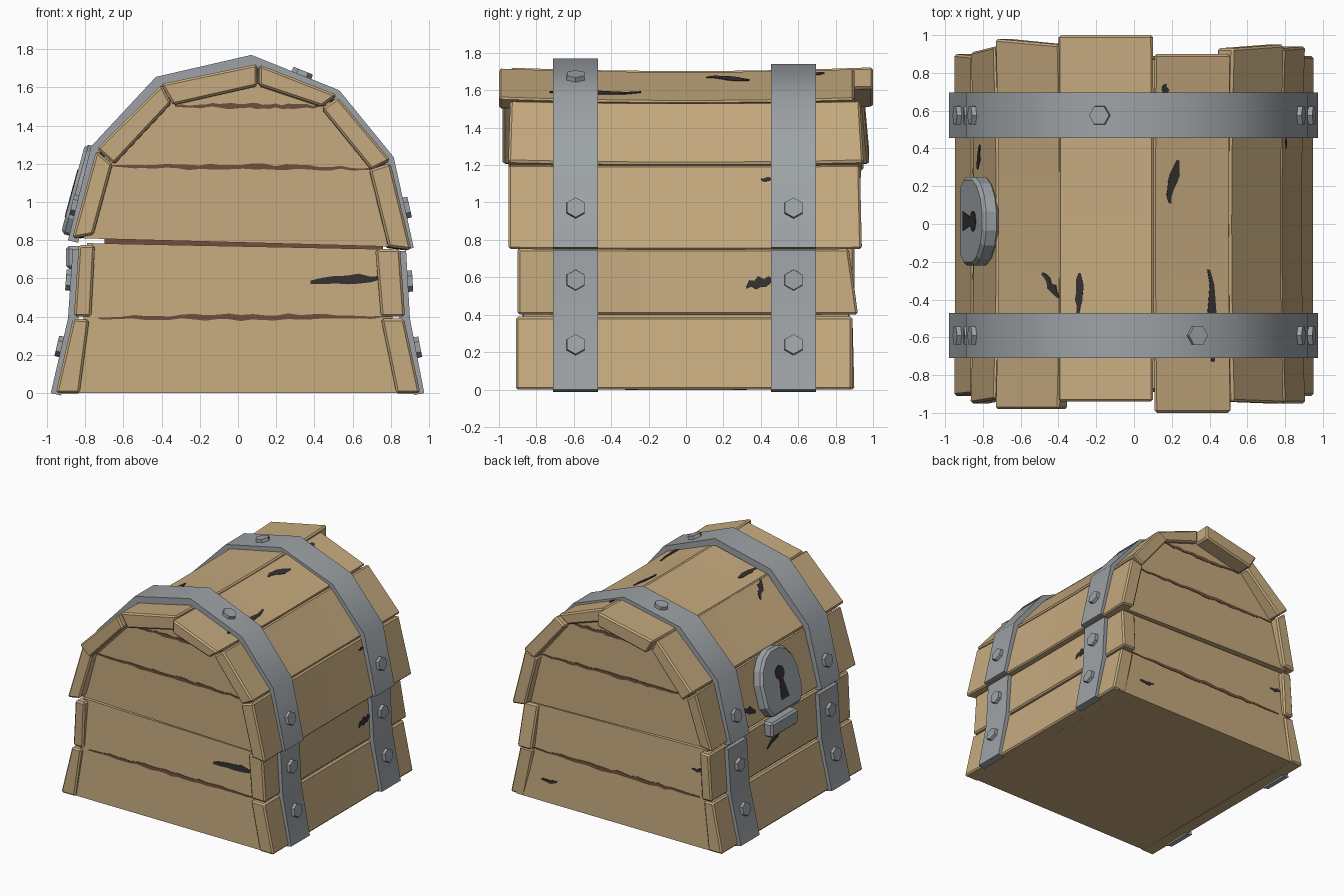
import bpy
import bmesh
import math
import random
from mathutils import Vector

random.seed(4)
if "Cube" in bpy.data.objects:
    bpy.data.objects.remove(bpy.data.objects["Cube"], do_unlink=True)


def material(name, red, green, blue):
    mat = bpy.data.materials.new(name)
    mat.use_nodes = True
    colour = (red, green, blue, 1)
    mat.diffuse_color = colour
    mat.node_tree.nodes["Principled BSDF"].inputs["Base Color"].default_value = colour
    return mat


WOOD = material("warm wood", 0.56, 0.40, 0.21)
METAL = material("grey metal", 0.34, 0.365, 0.385)
GROOVE = material("brown groove", 0.16, 0.075, 0.045)
DARK = material("dark crack", 0.035, 0.03, 0.03)


def add_object(name, bm, mat, bevel=0.0, smooth=False):
    bmesh.ops.recalc_face_normals(bm, faces=bm.faces)
    mesh = bpy.data.meshes.new(name)
    bm.to_mesh(mesh)
    bm.free()
    obj = bpy.data.objects.new(name, mesh)
    bpy.context.scene.collection.objects.link(obj)
    mesh.materials.append(mat)
    if bevel:
        mod = obj.modifiers.new("worn edges", "BEVEL")
        mod.width = bevel
        mod.segments = 1
        mod.limit_method = "ANGLE"
        mod.angle_limit = math.radians(50)
    if smooth:
        bpy.ops.object.select_all(action="DESELECT")
        obj.select_set(True)
        bpy.context.view_layer.objects.active = obj
        bpy.ops.object.shade_smooth_by_angle(angle=math.radians(40))
    return obj


def outward(p, q):
    """Outward normal in xz of a profile running clockwise over the top."""
    along = Vector((q[0] - p[0], 0, q[1] - p[1])).normalized()
    return Vector((-along.z, 0, along.x))


def sheet(name, outer, inner, starts, ends, mat, sag=0.0, steps=1, bevel=0.0, smooth=False):
    """Sweep a strip-shaped xz section along y, sagging inwards at mid length."""
    bm = bmesh.new()
    count = len(outer)
    dip = outward(outer[0], outer[-1]) * -sag
    rings = []
    for step in range(steps + 1):
        t = step / steps
        ring = []
        for line in (outer, inner):
            for (x, z), a, b in zip(line, starts, ends):
                y = a + (b - a) * t
                ring.append(bm.verts.new(Vector((x, y, z)) + dip * (1 - y * y)))
        rings.append(ring[:count] + ring[count:][::-1])
    total = 2 * count
    for one, two in zip(rings, rings[1:]):
        for i in range(total):
            j = (i + 1) % total
            bm.faces.new((one[i], one[j], two[j], two[i]))
    for ring in (rings[0], rings[-1]):
        for i in range(count - 1):
            bm.faces.new((ring[i], ring[i + 1], ring[total - 2 - i], ring[total - 1 - i]))
    return add_object(name, bm, mat, bevel, smooth)


def prism(name, points, mat, bevel=0.0):
    """Join two matching outlines, given as (near, far) pairs of points."""
    bm = bmesh.new()
    near = [bm.verts.new(a) for a, b in points]
    far = [bm.verts.new(b) for a, b in points]
    bm.faces.new(near)
    bm.faces.new(far[::-1])
    for i in range(len(near)):
        j = (i + 1) % len(near)
        bm.faces.new((near[i], near[j], far[j], far[i]))
    return add_object(name, bm, mat, bevel)


def box(name, xs, ys, zs, mat, bevel=0.0):
    corners = [(xs[0], zs[0]), (xs[1], zs[0]), (xs[1], zs[1]), (xs[0], zs[1])]
    return prism(name, [((x, ys[0], z), (x, ys[1], z)) for x, z in corners], mat, bevel)


def plank_face(p, q, sag):
    """Map (distance up the profile, y, offset) to a point on a plank."""
    along = Vector((q[0] - p[0], 0, q[1] - p[1])).normalized()
    normal = outward(p, q)
    return lambda u, y, off: (Vector((p[0], y, p[1])) + along * u
                              + normal * (off - sag * (1 - y * y)))


def crack(name, face, a, b, width, mat=DARK, steps=6):
    """Ragged thin ribbon lying on a face."""
    a, b = Vector(a), Vector(b)
    side = Vector((a.y - b.y, b.x - a.x)).normalized()
    bm = bmesh.new()
    rings = []
    for i in range(steps + 1):
        t = i / steps
        half = width * (0.35 + 0.65 * math.sin(math.pi * t)) * random.uniform(0.35, 0.6)
        mid = a.lerp(b, t) + side * random.uniform(-0.2, 0.2) * width
        left, right = mid + side * half, mid - side * half
        rings.append([bm.verts.new(face(c.x, c.y, off)) for c, off in
                      ((left, 0.004), (right, 0.004), (right, -0.004), (left, -0.004))])
    for one, two in zip(rings, rings[1:]):
        for i in range(4):
            j = (i + 1) % 4
            bm.faces.new((one[i], one[j], two[j], two[i]))
    bm.faces.new(rings[0])
    bm.faces.new(rings[-1])
    add_object(name, bm, mat)


# Planks: outer edge pair, inner edge pair, y at the front ends, y at the back ends
LID, BASE = 0.02, 0.006
planks = {
    "lid_plank_lock_side": ((-.87, .81), (-.745, 1.27), (-.76, .83), (-.66, 1.2), (-.95, -.93), (.91, .94), LID),
    "lid_plank_lock_slope": ((-.74, 1.28), (-.4, 1.615), (-.65, 1.2), (-.35, 1.52), (-.98, -.98), (.98, .95), LID),
    "lid_plank_crown": ((-.405, 1.62), (.1, 1.725), (-.34, 1.51), (.1, 1.61), (-.94, -.94), (1, 1), LID),
    "lid_plank_hinge_crown": ((.11, 1.72), (.52, 1.56), (.11, 1.61), (.44, 1.5), (-1, -1), (.9, .9), LID),
    "lid_plank_hinge_slope": ((.525, 1.55), (.8, 1.22), (.44, 1.49), (.7, 1.17), (-.94, -.95), (.93, .95), LID),
    "lid_plank_hinge_side": ((.8, 1.205), (.91, .75), (.69, 1.17), (.79, .765), (-.95, -.95), (.93, .94), LID),
    "base_plank_lock_low": ((-.955, 0), (-.865, .39), (-.83, 0), (-.78, .385), (-.91, -.9), (.9, .89), BASE),
    "base_plank_lock_high": ((-.86, .4), (-.835, .775), (-.77, .4), (-.75, .775), (-.89, -.9), (.9, .9), BASE),
    "base_plank_hinge_high": ((.85, .752), (.875, .4), (.72, .755), (.75, .4), (-.9, -.9), (.87, .92), BASE),
    "base_plank_hinge_low": ((.87, .39), (.955, 0), (.75, .39), (.83, 0), (-.91, -.91), (.89, .89), BASE),
}
faces = {}
for name, (p, q, r, s, starts, ends, sag) in planks.items():
    sheet(name, (p, q), (r, s), starts, ends, WOOD, sag, steps=8, bevel=0.012)
    faces[name] = plank_face(p, q, sag)


# Solid cores whose ends are the recessed end walls
def wall_y(z):
    return 0.89 - 0.05 * z if z < 0.8 else 0.87


def core(name, profile, depth):
    prism(name, [((x, -depth(z), z), (x, depth(z), z)) for x, z in profile], WOOD)


core("base_core", [(-.9, 0), (.9, 0), (.81, .39), (.79, .753), (-.79, .785), (-.81, .39)], wall_y)
core("lid_core", [(-.81, .81), (.85, .765), (.745, 1.19), (.48, 1.525), (.105, 1.66), (-.375, 1.56), (-.7, 1.235)],
     lambda z: 0.87)
box("lid_seam", (-.7, .76), (-.82, .82), (.72, .84), GROOVE)


# Board grooves on both end walls
def end_face(sign):
    return lambda x, z, off: Vector((x, sign * (wall_y(z) + off), z))


ends = {"front": end_face(-1), "back": end_face(1)}
for label, face in ends.items():
    for level, x0, x1, z0, z1 in (("low", -.73, .76, .395, .4), ("middle", -.66, .71, 1.19, 1.175),
                                  ("high", -.33, .46, 1.505, 1.5)):
        crack(f"{label}_groove_{level}", face, (x0, z0), (x1, z1), 0.028, GROOVE, steps=24)

# Cracks in the wood
crack("front_crack", ends["front"], (.38, .575), (.76, .605), .05)
crack("back_crack_low", ends["back"], (.54, .18), (.68, .17), .03)
crack("back_crack_high", ends["back"], (-.76, .61), (-.66, .6), .03)
for name, a, b, width in (
        ("lid_plank_hinge_crown", (.09, .11), (.13, .34), .05),
        ("lid_plank_hinge_crown", (.32, -.24), (.33, -.73), .05),
        ("lid_plank_hinge_crown", (.06, .66), (.06, .74), .04),
        ("lid_plank_lock_slope", (.34, -.26), (.46, -.39), .05),
        ("lid_plank_crown", (.11, -.26), (.11, -.47), .04),
        ("lid_plank_hinge_side", (.08, .4), (.08, .47), .02),
        ("lid_plank_lock_side", (.1, .29), (.15, .42), .05),
        ("base_plank_hinge_high", (.2, .32), (.16, .47), .05),
        ("base_plank_lock_high", (.16, .17), (.22, .0), .03)):
    crack("crack_" + name, faces[name], a, b, width)


# Metal straps with hexagonal bolts
def inset(line, depth):
    result = []
    for i, (x, z) in enumerate(line):
        n = outward(line[max(i - 1, 0)], line[min(i + 1, len(line) - 1)])
        result.append((x - n.x * depth, z - n.z * depth))
    return result


def bolt(name, p, q, t, y):
    n = outward(p, q)
    spot = Vector((p[0] + (q[0] - p[0]) * t, y, p[1] + (q[1] - p[1]) * t))
    bm = bmesh.new()
    turn = n.to_track_quat("Z", "Y").to_matrix().to_4x4()
    bmesh.ops.create_cone(bm, cap_ends=True, segments=6, radius1=.058, radius2=.054, depth=.05)
    bmesh.ops.transform(bm, matrix=turn, verts=bm.verts)
    bmesh.ops.translate(bm, vec=spot, verts=bm.verts)
    add_object(name, bm, METAL)


lid_line = [(-.89, .8), (-.77, 1.29), (-.43, 1.655), (.07, 1.77), (.53, 1.585), (.815, 1.235), (.92, .76)]
lock_line = [(-.98, 0), (-.89, .39), (-.865, .755)]
hinge_line = [(.88, .745), (.9, .39), (.975, 0)]
for label, y0, y1, crown, top_bolt in (("front", -.71, -.47, 0, (3, .57)), ("back", .455, .695, .03, (2, .5))):
    middle = (y0 + y1) / 2
    lid = [(x, z - crown * max(0, z - 1.2) / .57) for x, z in lid_line]
    for part, line in (("lid", lid), ("lock_side", lock_line), ("hinge_side", hinge_line)):
        n = len(line)
        sheet(f"{label}_strap_{part}", line, inset(line, .055), [y0] * n, [y1] * n, METAL, smooth=True)
    for part, line, i, t in (("crown", lid, *top_bolt), ("lid_lock", lid, 0, .37), ("lid_hinge", lid, 5, .56),
                             ("lock_low", lock_line, 0, .62), ("lock_high", lock_line, 1, .55),
                             ("hinge_high", hinge_line, 0, .45), ("hinge_low", hinge_line, 1, .39)):
        bolt(f"{label}_bolt_{part}", line[i], line[i + 1], t, middle)

# Lock plate, keyhole and catch
lock_face = plank_face((-.87, .81), (-.745, 1.27), 0)


def lock_part(name, outline, low, high, mat, bevel=0.0):
    prism(name, [(lock_face(s, y + .015, low), lock_face(s, y + .015, high)) for y, s in outline], mat, bevel)


half = [(.18, .01), (.235, .1), (.235, .28), (.2, .38), (.13, .46), (.05, .495)]
lock_part("lock_plate", half + [(-y, s) for y, s in reversed(half)], -.03, .062, METAL, .018)
hole = [(.05, .1), (.022, .25)]
hole += [(.055 * math.sin(a), .3 - .055 * math.cos(a)) for a in (math.radians(30 + 30 * k) for k in range(11))]
hole += [(-.022, .25), (-.05, .1)]
lock_part("keyhole", hole, .058, .066, DARK)
box("lock_catch", (-.9, -.8), (-.16, .18), (.65, .77), METAL, .015)
